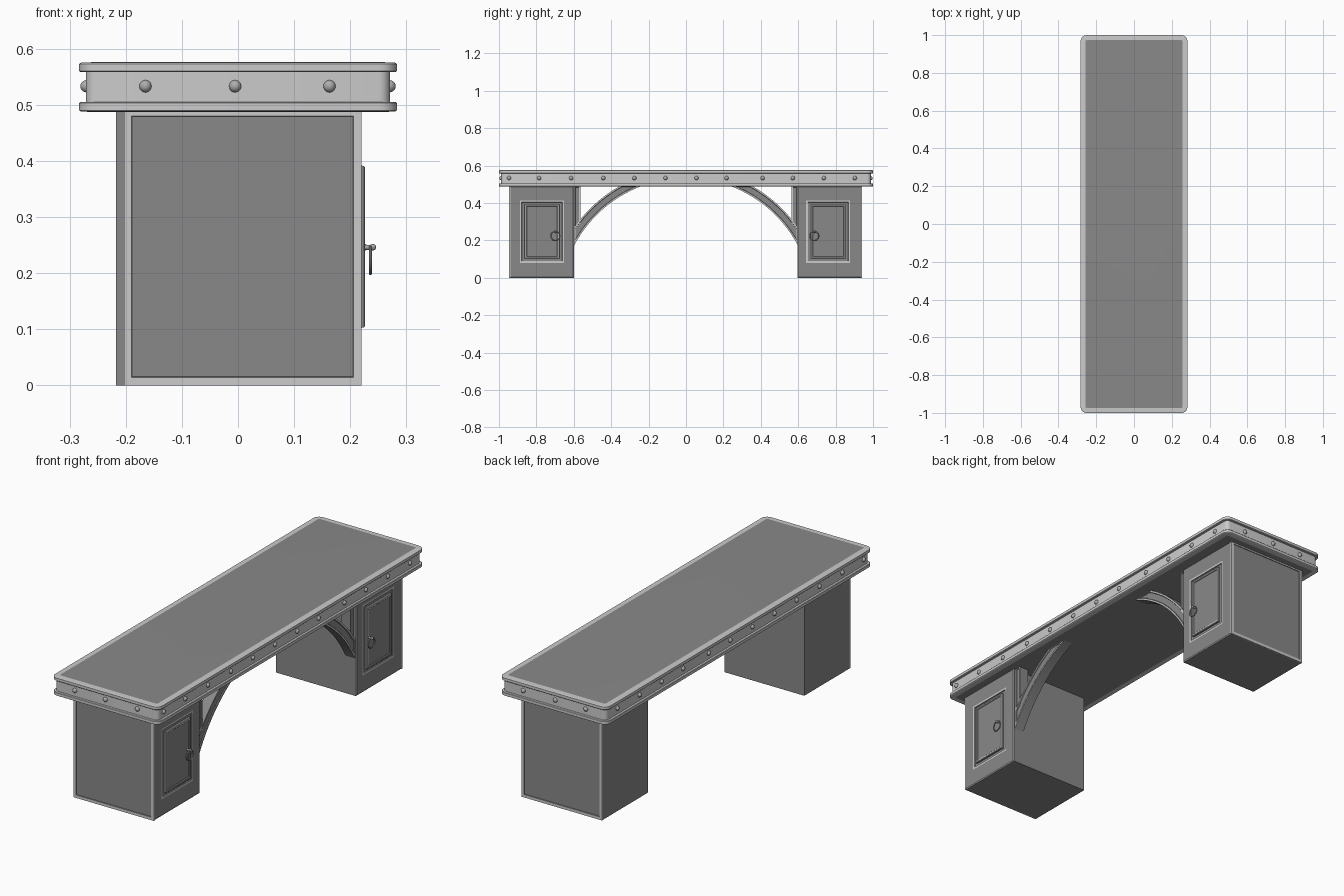
import bpy, bmesh, math
from mathutils import Matrix

if "Cube" in bpy.data.objects:
    bpy.data.objects.remove(bpy.data.objects["Cube"])


def grey(name, v):
    m = bpy.data.materials.new(name)
    m.diffuse_color = (v, v, v, 1)
    m.use_nodes = True
    m.node_tree.nodes["Principled BSDF"].inputs["Base Color"].default_value = m.diffuse_color
    return m


DARK, LIGHT, METAL = grey("dark_panel", .25), grey("light_trim", .56), grey("metal", .42)


def finish(name, bm, mats, smooth=None):
    bmesh.ops.recalc_face_normals(bm, faces=bm.faces)
    me = bpy.data.meshes.new(name)
    bm.to_mesh(me)
    bm.free()
    for m in mats:
        me.materials.append(m)
    ob = bpy.data.objects.new(name, me)
    bpy.context.collection.objects.link(ob)
    if smooth:
        bpy.context.view_layer.objects.active = ob
        ob.select_set(True)
        bpy.ops.object.shade_smooth_by_angle(angle=math.radians(smooth))
        ob.select_set(False)
    return ob


def loft(name, rings, tones, wrap=False, smooth=None):
    """Skin matching point loops; tones gives D(ark) or L(ight) per band. Caps are dark."""
    bm = bmesh.new()
    vs = [[bm.verts.new(p) for p in r] for r in rings]
    n = len(rings[0])
    pairs = list(zip(vs, vs[1:])) + ([(vs[-1], vs[0])] if wrap else [])
    for (a, b), tone in zip(pairs, tones):
        for i in range(n):
            j = (i + 1) % n
            bm.faces.new((a[i], a[j], b[j], b[i])).material_index = int(tone == "L")
    if not wrap:
        bm.faces.new(vs[0])
        bm.faces.new(vs[-1])
    return finish(name, bm, [DARK, LIGHT], smooth)


def round_rect(hx, hy, r, z, seg=5):
    pts = []
    for k, (sx, sy) in enumerate([(1, 1), (-1, 1), (-1, -1), (1, -1)]):
        for i in range(seg + 1):
            a = math.pi / 2 * (k + i / seg)
            pts.append((sx * (hx - r) + r * math.cos(a), sy * (hy - r) + r * math.sin(a), z))
    return pts


def rect_yz(y0, y1, z0, z1, x):
    return [(x, y0, z0), (x, y1, z0), (x, y1, z1), (x, y0, z1)]


def rect_xz(x0, x1, z0, z1, y):
    return [(x0, y, z0), (x1, y, z0), (x1, y, z1), (x0, y, z1)]


def panelled_strip(name, a, b, x0, x1, rim):
    """Plate between two yz point rows, with a light rim round a sunk dark panel."""
    bm = bmesh.new()
    va = [bm.verts.new((x0, *p)) for p in a]
    vb = [bm.verts.new((x0, *p)) for p in b]
    for i in range(len(a) - 1):
        bm.faces.new((va[i], va[i + 1], vb[i + 1], vb[i]))
    ex = bmesh.ops.extrude_face_region(bm, geom=bm.faces[:])
    bmesh.ops.translate(bm, vec=(x1 - x0, 0, 0),
                        verts=[g for g in ex["geom"] if isinstance(g, bmesh.types.BMVert)])
    bmesh.ops.recalc_face_normals(bm, faces=bm.faces)
    front = [f for f in bm.faces if f.normal.x > 0.9]
    rims = bmesh.ops.inset_region(bm, faces=front, thickness=rim, use_even_offset=True)
    bmesh.ops.inset_region(bm, faces=front, thickness=0.002, depth=-0.004, use_even_offset=True)
    for f in rims["faces"]:
        f.material_index = 1
    for f in front:
        f.material_index = 0
    return finish(name, bm, [DARK, LIGHT], 30)


# Table top: two lipped slabs with a recessed band between them
profile = [(.027, .487), (.003, .488), (0, .490), (0, .503), (.002, .505), (.012, .505),
           (.012, .558), (.002, .558), (0, .560), (0, .573), (.003, .575), (.027, .576)]
loft("table_top", [round_rect(.283 - d, 1 - d, .032 - d, z) for d, z in profile],
     "L" * 11, smooth=30)

# Studs around the band
side_y = [-.946, -.785, -.614, -.442, -.276, -.11, .056, .217, .41, .571, .737, .903]
spots = [(s * .27, y) for s in (-1, 1) for y in side_y]
spots += [(x, s * .987) for s in (-1, 1) for x in (-.165, -.005, .163)]
bm = bmesh.new()
for x, y in spots:
    bmesh.ops.create_uvsphere(bm, u_segments=16, v_segments=10, radius=.011,
                              matrix=Matrix.Translation((x, y, .533)))
finish("band_studs", bm, [METAL], 60)

# Arch brace outline: arcs about a shared centre below the floor
CZ, R_IN, R_OUT, Z_TOP = -.1425, .676, .725, .495


def arc(r, s, n=14):
    a0 = math.acos(.6 / r)
    a1 = math.asin((Z_TOP - CZ) / r)
    angs = [a0 + (a1 - a0) * i / n for i in range(n + 1)]
    return [(s * r * math.cos(a), CZ + r * math.sin(a)) for a in angs]


# The back pedestal sits slightly further to -x than the front one
for s, side, c, dc, hy, dx in ((-1, "front", -.771, -.77, -.699, 0),
                               (1, "back", .767, .76, .686, -.0145)):
    hw = .172

    # Pedestal with moulded, raised door on the +x face
    def body(d, x):
        return rect_yz(c - hw + d, c + hw - d, d, .49 - d, x + dx)

    def door(w, z0, z1, x):
        return rect_yz(dc - w, dc + w, z0, z1, x + dx)
    loft(side + "_pedestal", [
        body(0, -.2025), body(0, .217), body(.004, .22),
        door(.118, .08, .414, .2201), door(.109, .089, .405, .2201),
        door(.107, .091, .403, .216), door(.093, .102, .392, .216),
        door(.092, .103, .391, .2245), door(.09, .105, .389, .226),
        door(.084, .111, .383, .226), door(.081, .114, .38, .223)], "DLDLDDDLLD")

    # Raised frame on the outer end
    y = c + s * hw
    x0, x1 = -.203 + dx, .22 + dx
    loft(side + "_end_frame", [
        rect_xz(x0, x1, 0, .49, y - s * .004), rect_xz(x0, x1, 0, .49, y + s * .003),
        rect_xz(x0 + .013, x1 - .014, .014, .48, y + s * .003),
        rect_xz(x0 + .016, x1 - .017, .017, .477, y - s * .004)], "LLDD", wrap=True)

    # Drop-ring handle: stem, knob and ring
    bm = bmesh.new()
    turn = Matrix.Rotation(math.pi / 2, 4, 'Y')
    bmesh.ops.create_cone(bm, cap_ends=True, segments=16, radius1=.0045, radius2=.0045, depth=.024,
                          matrix=Matrix.Translation((.232 + dx, hy, .246)) @ turn)
    bmesh.ops.create_uvsphere(bm, u_segments=16, v_segments=8, radius=.006,
                              matrix=Matrix.Translation((.24 + dx, hy, .246)))
    finish(side + "_handle_stem", bm, [METAL], 40)
    bpy.ops.mesh.primitive_torus_add(major_radius=.024, minor_radius=.0028, major_segments=28,
                                     minor_segments=8, location=(.236 + dx, hy, .223),
                                     rotation=(0, math.pi / 2, 0))
    ring = bpy.context.object
    ring.name = side + "_handle_ring"
    ring.data.materials.append(METAL)
    bpy.ops.object.shade_smooth_by_angle()
    ring.select_set(False)

    # Curved brace and its upright against the pedestal
    panelled_strip(side + "_arch_brace", arc(R_IN, s), arc(R_OUT, s), .162 + dx, .212 + dx, .008)
    panelled_strip(side + "_brace_post", [(s * .6, .25), (s * .6, .49)],
                   [(s * .565, .29), (s * .565, .49)], .162 + dx, .21 + dx, .006)
